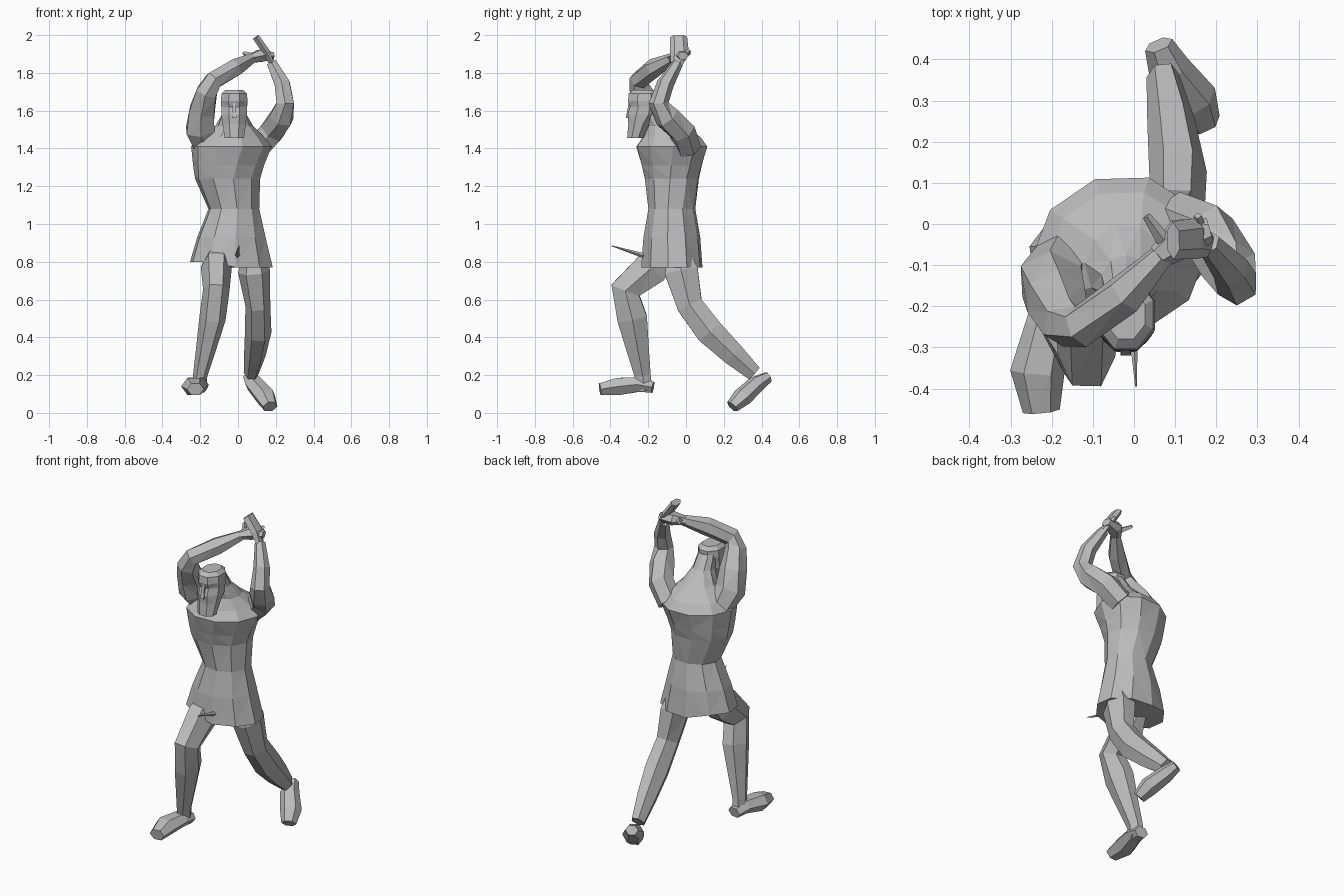
import bpy, bmesh, math
from mathutils import Vector, Matrix

if "Cube" in bpy.data.objects:
    bpy.data.objects.remove(bpy.data.objects["Cube"], do_unlink=True)

SIDEWAYS = Vector((1, 0, 0))
BACKWARD = Vector((0, 1, 0))
UPWARD = Vector((0, 0, 1))

stone = bpy.data.materials.new("plain grey")
stone.use_nodes = True
grey = (.5, .5, .5, 1)
stone.diffuse_color = grey
stone.node_tree.nodes["Principled BSDF"].inputs["Base Color"].default_value = grey


def skin(name, rings):
    """Join matching rings of points into a closed flat-faced shell."""
    bm = bmesh.new()
    loops = [[bm.verts.new(point) for point in ring] for ring in rings]
    for lower, upper in zip(loops, loops[1:]):
        for i in range(len(lower)):
            bm.faces.new((lower[i - 1], lower[i], upper[i], upper[i - 1]))
    bm.faces.new(loops[0])
    bm.faces.new(loops[-1])
    bmesh.ops.triangulate(bm, faces=bm.faces[:])
    bmesh.ops.recalc_face_normals(bm, faces=bm.faces[:])
    mesh = bpy.data.meshes.new(name)
    bm.to_mesh(mesh)
    bm.free()
    mesh.materials.append(stone)
    bpy.context.collection.objects.link(bpy.data.objects.new(name, mesh))


def oval(centre, across, along, sides, phase=0):
    """Ring of points spanned by two half-axis vectors."""
    angles = [math.tau * (i + phase) / sides for i in range(sides)]
    return [centre + across * math.cos(a) + along * math.sin(a) for a in angles]


def level_ring(z, y, width, depth, x=-.02, turn=0, sides=8):
    """Horizontal oval, turned about the vertical axis."""
    spin = Matrix.Rotation(math.radians(turn), 3, 'Z')
    centre = Vector((x, y, z))
    return oval(centre, spin @ SIDEWAYS * width, spin @ BACKWARD * depth, sides, .5)


def limb(name, stations, side, depth=1, sides=6):
    """Tube through (x, y, z, radius); depth widens it across the side axis."""
    points = [Vector(station[:3]) for station in stations]
    last = len(points) - 1
    rings = []
    for k, point in enumerate(points):
        radius = stations[k][3]
        tangent = (points[min(k + 1, last)] - points[max(k - 1, 0)]).normalized()
        across = (side - tangent * side.dot(tangent)).normalized()
        along = tangent.cross(across) * depth
        rings.append(oval(point, across * radius, along * radius, sides))
    skin(name, rings)


def body_ring(z, width, turn, x=-.035, extra=0):
    """Trunk section: wider sections are also deeper."""
    return level_ring(z, -.075, width, .05 + width * .55 + extra, x, turn, 10)


# Tunic: flared hem lifted over the forward thigh, waist, chest, shoulders
hem = body_ring(.77, .225, 8, extra=-.01)
for point in hem:
    if point.x < -.1:
        point.z += .03
skin("tunic", [
    hem,
    body_ring(.93, .185, 8),
    body_ring(1.08, .137, 8, x=-.022),
    body_ring(1.24, .175, 12, x=-.055),
    body_ring(1.31, .19, 15, x=-.05, extra=.01),
    body_ring(1.41, .215, 18, extra=.025),
    body_ring(1.46, .175, 18, extra=.01),
    level_ring(1.52, -.1, .1, .1, turn=15, sides=10),
    level_ring(1.59, -.145, .062, .07, sides=10),
    level_ring(1.67, -.18, .052, .05, sides=10),
])

# Head: beard, jaw, recessed eyes, brow, crown
skin("head", [level_ring(z, y, width, depth) for z, y, width, depth in (
    (1.455, -.27, .055, .045),
    (1.53, -.25, .067, .06),
    (1.58, -.23, .074, .085),
    (1.62, -.222, .074, .08),
    (1.65, -.222, .077, .092),
    (1.69, -.22, .072, .09),
    (1.71, -.22, .05, .065))])
skin("nose", [level_ring(1.56, -.305, .018, .02, sides=4),
              level_ring(1.64, -.295, .01, .012, sides=4)])

# Right leg steps forward
limb("right_leg", [
    (-.11, -.09, .86, .05),
    (-.115, -.18, .77, .082),
    (-.115, -.32, .65, .07),
    (-.135, -.285, .5, .07),
    (-.165, -.26, .36, .055),
    (-.2, -.23, .2, .038),
    (-.205, -.22, .12, .037)], SIDEWAYS, depth=1.3)
limb("right_foot", [
    (-.2, -.175, .135, .042),
    (-.21, -.25, .15, .055),
    (-.235, -.36, .14, .066),
    (-.225, -.455, .125, .045)], SIDEWAYS, depth=.8)

# Left leg trails behind
limb("left_leg", [
    (.08, -.04, .86, .05),
    (.085, -.025, .75, .085),
    (.105, .02, .57, .066),
    (.107, .125, .43, .07),
    (.09, .25, .31, .058),
    (.07, .36, .21, .04)], SIDEWAYS, depth=1.2)
limb("left_foot", [
    (.06, .435, .19, .036),
    (.085, .375, .155, .053),
    (.145, .3, .085, .06),
    (.17, .245, .033, .042)], SIDEWAYS + BACKWARD / 2, depth=.85)

# Right arm rises, then folds over the head
limb("right_arm", [
    (-.17, -.08, 1.41, .07),
    (-.2, -.14, 1.5, .085),
    (-.19, -.18, 1.6, .077),
    (-.165, -.24, 1.7, .062),
    (-.13, -.25, 1.76, .052),
    (-.02, -.17, 1.825, .052),
    (.07, -.075, 1.875, .03)], BACKWARD)
limb("right_hand", [
    (.06, -.08, 1.875, .03),
    (.115, -.035, 1.89, .05),
    (.185, -.015, 1.89, .03)], BACKWARD, depth=.75)
limb("right_thumb", [
    (.08, -.05, 1.885, .02),
    (.03, .02, 1.905, .01)], UPWARD, sides=4)

# Left arm bends out at the elbow and reaches up
limb("left_arm", [
    (.1, .01, 1.4, .07),
    (.18, -.02, 1.49, .073),
    (.23, -.1, 1.565, .07),
    (.25, -.145, 1.64, .053),
    (.235, -.11, 1.74, .046),
    (.18, -.045, 1.85, .03)], BACKWARD)
limb("left_hand", [
    (.185, -.05, 1.84, .03),
    (.15, -.035, 1.91, .05),
    (.095, -.04, 1.99, .046)], BACKWARD, depth=.45)
limb("left_thumb", [
    (.165, -.03, 1.87, .018),
    (.155, .02, 1.92, .01)], SIDEWAYS, sides=4)

# Thin spike at the front of the skirt
limb("front_spike", [
    (-.005, -.2, .825, .015),
    (.005, -.395, .885, .002)], SIDEWAYS, sides=4)
